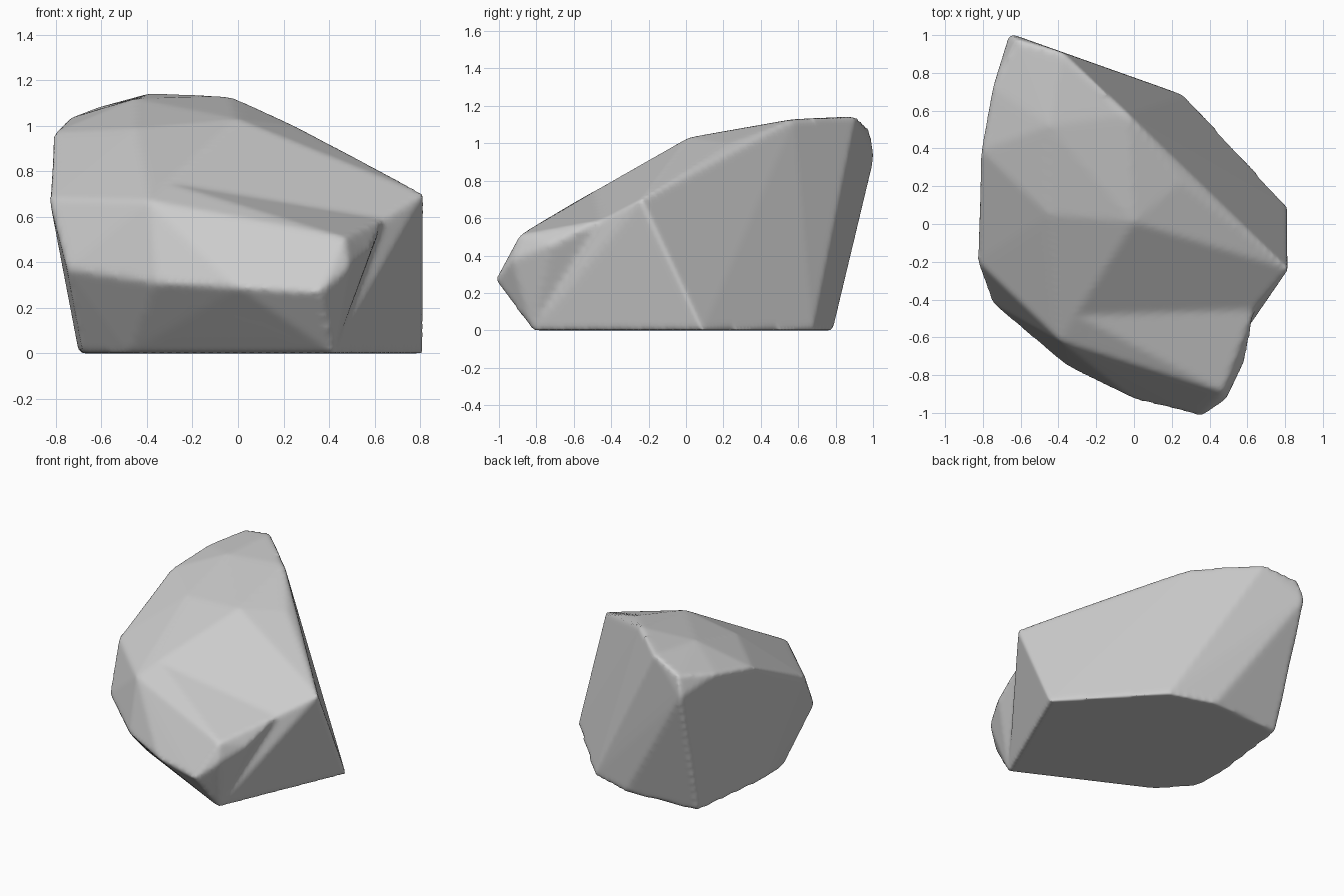
import bpy, bmesh

if "Cube" in bpy.data.objects:
    bpy.data.objects.remove(bpy.data.objects["Cube"])

# outline of the flat underside, counter-clockwise from the right corner
base = [(.815, .09), (.27, .68), (-.06, .785), (-.62, .75), (-.7, .08),
        (-.68, -.16), (-.48, -.37), (0, -.61), (.42, -.82)]
base = [(x, y, 0) for x, y in base]

# ridge running from the right tip up to the back peak
ridge = [(.82, -.24, .70), (.64, -.08, .79), (.25, .22, 1.0), (-.03, .58, 1.13),
         (-.38, .91, 1.145), (-.62, .98, 1.08), (-.66, 1.01, .94)]

# top plateau and left shoulder
shoulder = [(-.75, .72, 1.03), (-.81, .39, .97), (-.83, -.2, .68), (0, .01, 1.03),
            (-.45, .05, .99), (-.45, .52, 1.12)]

# step where the slope meets the front ledge
step = [(-.31, -.48, .75), (.64, -.45, .59)]
ledge_start = [(-.39, -.62, .67), (-.36, -.75, .31)]
left_rim = [(-.75, -.42, .37)]

# overhanging front ledge
ledge = [(-.2, -.65, .55), (.3, -.84, .49), (.47, -.89, .51), (.59, -.72, .46),
         (0, -.93, .29), (.36, -1.02, .27), (.49, -.93, .38)]


def add_hull(bm, points):
    verts = [bm.verts.new(p) for p in points]
    res = bmesh.ops.convex_hull(bm, input=verts)
    loose = [v for v in verts if v.is_valid and not v.link_faces]
    bmesh.ops.delete(bm, geom=loose, context='VERTS')


def make_mass(name, points):
    bm = bmesh.new()
    add_hull(bm, points)
    bmesh.ops.recalc_face_normals(bm, faces=bm.faces)
    mesh = bpy.data.meshes.new(name)
    bm.to_mesh(mesh)
    bm.free()
    ob = bpy.data.objects.new(name, mesh)
    bpy.context.collection.objects.link(ob)
    return ob


# main mass and front ledge, fused into one boulder
rock = make_mass("boulder", base + ridge + shoulder + step + ledge_start + left_rim)
lip = make_mass("front_ledge", base[6:] + step + ledge_start + ledge)
bpy.ops.object.select_all(action='DESELECT')
lip.select_set(True)
rock.select_set(True)
bpy.context.view_layer.objects.active = rock
bpy.ops.object.join()

# worn edges
remesh = rock.modifiers.new("fuse", 'REMESH')
remesh.mode = 'VOXEL'
remesh.voxel_size = .018
remesh.use_smooth_shade = True
smooth = rock.modifiers.new("worn", 'SMOOTH')
smooth.factor = .5
smooth.iterations = 6
